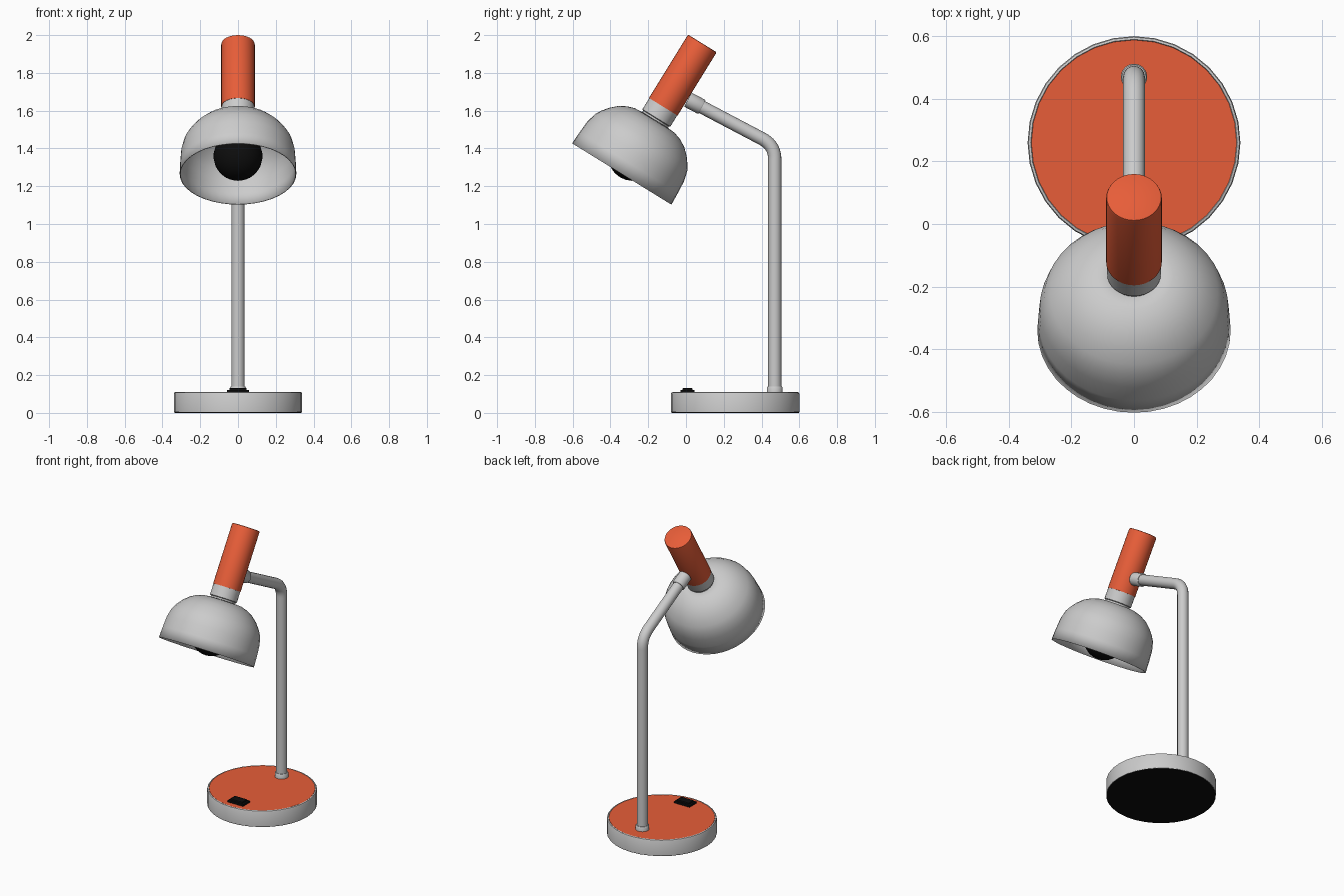
import bpy, bmesh, math
from mathutils import Matrix, Vector

if "Cube" in bpy.data.objects:
    bpy.data.objects.remove(bpy.data.objects["Cube"])


def material(name, rgb):
    m = bpy.data.materials.new(name)
    m.diffuse_color = (*rgb, 1)
    m.use_nodes = True
    m.node_tree.nodes["Principled BSDF"].inputs["Base Color"].default_value = m.diffuse_color
    return m


ORANGE = material("orange", (0.80, 0.11, 0.04))
BLACK = material("black", (0.004, 0.004, 0.004))


def finish(name, bm, matrix, mat, angle):
    bmesh.ops.remove_doubles(bm, verts=bm.verts, dist=1e-5)
    bmesh.ops.recalc_face_normals(bm, faces=bm.faces)
    mesh = bpy.data.meshes.new(name)
    bm.to_mesh(mesh)
    bm.free()
    ob = bpy.data.objects.new(name, mesh)
    bpy.context.collection.objects.link(ob)
    ob.matrix_world = matrix
    if mat:
        mesh.materials.append(mat)
    bpy.ops.object.select_all(action='DESELECT')
    ob.select_set(True)
    bpy.context.view_layer.objects.active = ob
    bpy.ops.object.shade_smooth_by_angle(angle=math.radians(angle))
    return ob


def lathe(name, profile, matrix, mat=None, n=32, angle=35):
    """Revolve (radius, height) points around local z."""
    bm = bmesh.new()
    vs = [bm.verts.new((r, 0, z)) for r, z in profile]
    es = [bm.edges.new(pair) for pair in zip(vs, vs[1:])]
    bmesh.ops.spin(bm, geom=vs + es, cent=(0, 0, 0), axis=(0, 0, 1),
                   angle=math.tau, steps=n, use_merge=True)
    return finish(name, bm, matrix, mat, angle)


def box(name, size, loc, mat, bevel):
    bm = bmesh.new()
    bmesh.ops.create_cube(bm, size=1, matrix=Matrix.Diagonal((*size, 1)))
    bmesh.ops.bevel(bm, geom=bm.edges[:], offset=bevel, segments=2,
                    profile=0.5, affect='EDGES')
    return finish(name, bm, Matrix.Translation(loc), mat, 35)


# Weighted base with orange top inlay and black pad underneath
base = Matrix.Translation((0, 0.26, 0))
lathe("base", [(0, 0.004), (0.34, 0.004), (0.34, 0.102), (0.337, 0.108),
               (0.330, 0.110), (0.328, 0.106), (0, 0.106)], base)
lathe("base_top", [(0, 0.106), (0.328, 0.106), (0.328, 0.109), (0, 0.109)], base, ORANGE)
lathe("base_pad", [(0, 0), (0.337, 0), (0.337, 0.004), (0, 0.004)], base, BLACK)

# Rocker switch
box("switch_frame", (0.118, 0.076, 0.016), (0, 0.008, 0.114), BLACK, 0.004)
box("switch_rocker", (0.092, 0.054, 0.024), (0, 0.008, 0.12), BLACK, 0.006)

# Pole with its foot collar
foot = Matrix.Translation((0, 0.47, 0))
lathe("pole_collar", [(0, 0.105), (0.042, 0.105), (0.042, 0.134), (0.038, 0.14), (0, 0.14)], foot)

corner = Vector((0, 0.47, 1.416))
arm_dir = Vector((0, -0.885, 0.466)).normalized()
curve = bpy.data.curves.new("pole", 'CURVE')
curve.dimensions = '3D'
curve.bevel_depth = 0.035
curve.bevel_resolution = 6
curve.use_fill_caps = True
spline = curve.splines.new('POLY')
up = Vector((0, 0, 1))
a, b = corner - 0.075 * up, corner + 0.075 * arm_dir
path = [Vector((0, 0.47, 0.11))]
for i in range(11):
    t = i / 10
    path.append(a * (1 - t) ** 2 + corner * 2 * t * (1 - t) + b * t * t)
path.append(corner + 0.50 * arm_dir)
spline.points.add(len(path) - 1)
for p, co in zip(spline.points, path):
    p.co = (*co, 1)
spline.use_smooth = True
pole = bpy.data.objects.new("pole", curve)
bpy.context.collection.objects.link(pole)

# Collar joining the arm to the head
joint = Matrix.Translation(corner + 0.43 * arm_dir) @ arm_dir.to_track_quat('Z', 'Y').to_matrix().to_4x4()
lathe("arm_joint", [(0, 0.005), (0.038, 0.005), (0.042, 0.011), (0.042, 0.09), (0, 0.09)], joint)

# Tilted head: local origin at the rim centre, local z along the head axis
head = Matrix.Translation((0, -0.34, 1.265)) @ Matrix.Rotation(math.radians(-31.7), 4, 'X')

shade = lathe("shade", [(0.309, 0), (0.306, 0.07), (0.301, 0.14), (0.287, 0.195),
                        (0.268, 0.228), (0.240, 0.264), (0.205, 0.296),
                        (0.165, 0.319), (0.125, 0.332), (0.05, 0.338)], head, n=40, angle=50)
wall = shade.modifiers.new("wall", 'SOLIDIFY')
wall.thickness = 0.005
wall.offset = -1

lathe("neck", [(0, 0.325), (0.080, 0.325), (0.080, 0.345), (0.087, 0.349),
               (0.087, 0.418), (0, 0.418)], head)
lathe("handle", [(0, 0.418), (0.089, 0.418), (0.089, 0.804), (0.087, 0.810),
                 (0.083, 0.812), (0, 0.812)], head, ORANGE)

# Bulb with a tapered stem into the neck
c, r = 0.11, 0.13
bulb = [(r * math.sin(t), c - r * math.cos(t))
        for t in (math.radians(14 * i) for i in range(10))]
lathe("bulb", bulb + [(0.065, 0.235), (0.055, 0.27), (0.055, 0.328), (0, 0.328)],
      head, BLACK, n=24)
